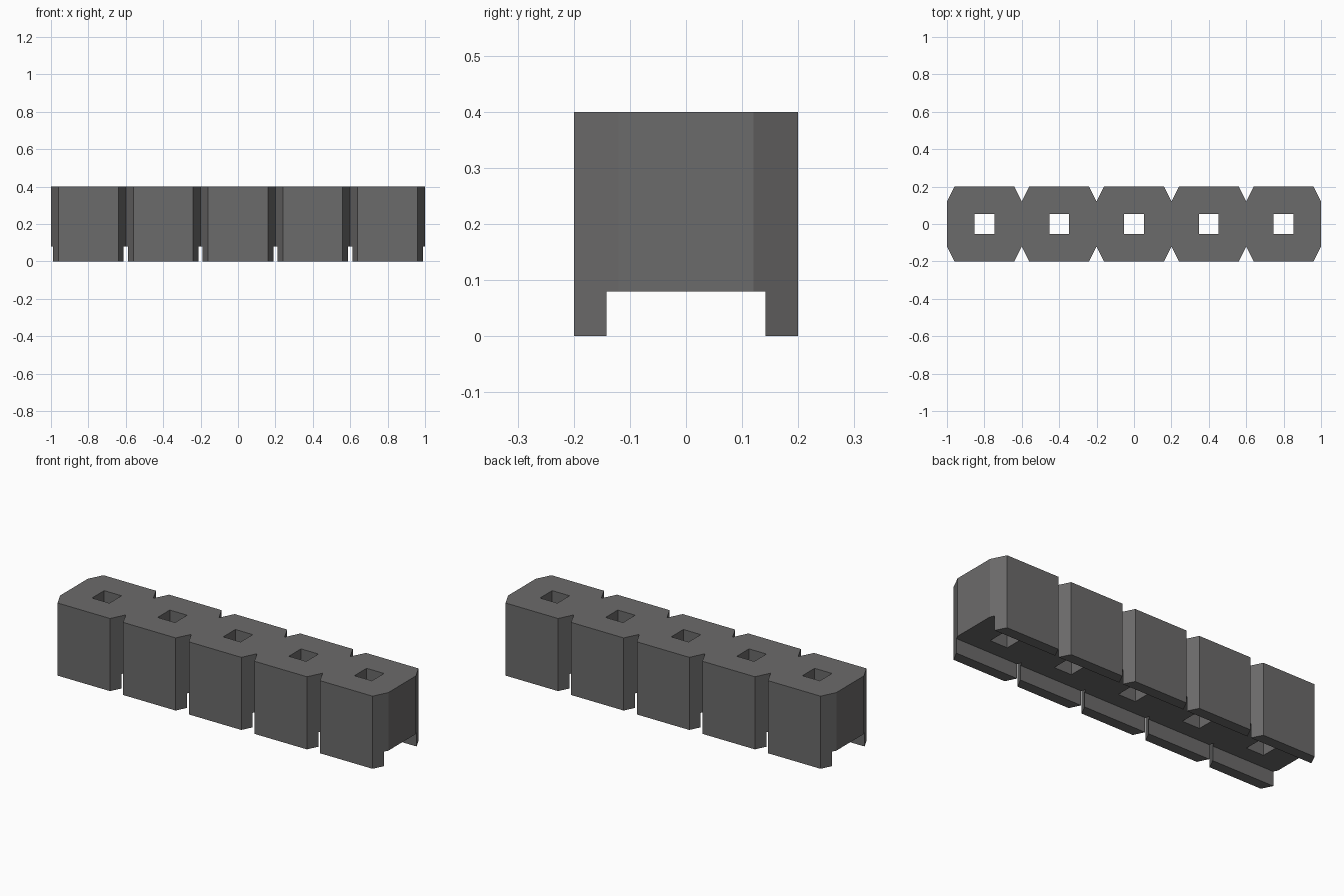
import bpy, bmesh

if "Cube" in bpy.data.objects:
    bpy.data.objects.remove(bpy.data.objects["Cube"])

PITCH, COUNT = 0.4, 5
HEIGHT, HALF_Y, NECK_Y, CHAMFER = 0.4, 0.2, 0.12, 0.04
CENTRES = [(i - (COUNT - 1) / 2) * PITCH for i in range(COUNT)]

plastic = bpy.data.materials.new("black_plastic")
plastic.diffuse_color = (0.148, 0.145, 0.145, 1)
plastic.use_nodes = True
plastic.node_tree.nodes["Principled BSDF"].inputs["Base Color"].default_value = plastic.diffuse_color


def prism(name, outline, z0, z1):
    bm = bmesh.new()
    face = bm.faces.new([bm.verts.new((x, y, z0)) for x, y in outline])
    ext = bmesh.ops.extrude_face_region(bm, geom=[face])
    for v in ext["geom"]:
        if isinstance(v, bmesh.types.BMVert):
            v.co.z = z1
    bmesh.ops.recalc_face_normals(bm, faces=bm.faces)
    mesh = bpy.data.meshes.new(name)
    bm.to_mesh(mesh)
    bm.free()
    mesh.materials.append(plastic)
    obj = bpy.data.objects.new(name, mesh)
    bpy.context.collection.objects.link(obj)
    return obj


def rect(cx, hx, hy):
    return [(cx - hx, -hy), (cx + hx, -hy), (cx + hx, hy), (cx - hx, hy)]


# Connector housing: one strip of chamfered modules sharing V notches
front = [(-COUNT * PITCH / 2, -NECK_Y)]
for c in CENTRES:
    h = PITCH / 2
    front += [(c - h + CHAMFER, -HALF_Y), (c + h - CHAMFER, -HALF_Y), (c + h, -NECK_Y)]
back = [(x, -y) for x, y in reversed(front)]
housing = prism("connector_housing", front + back, 0, HEIGHT)

# Bottom channel and square pin holes
cutters = [prism("channel_cutter", rect(0, 1.2, 0.142), -0.1, 0.08)]
cutters += [prism("pin_hole_cutter", rect(c, 0.053, 0.053), -0.2, 0.6) for c in CENTRES]
bpy.context.view_layer.objects.active = housing
for cutter in cutters:
    cutter.hide_render = True
    mod = housing.modifiers.new("cut", 'BOOLEAN')
    mod.operation, mod.solver, mod.object = 'DIFFERENCE', 'EXACT', cutter
    bpy.ops.object.modifier_apply(modifier=mod.name)
    bpy.data.objects.remove(cutter)
